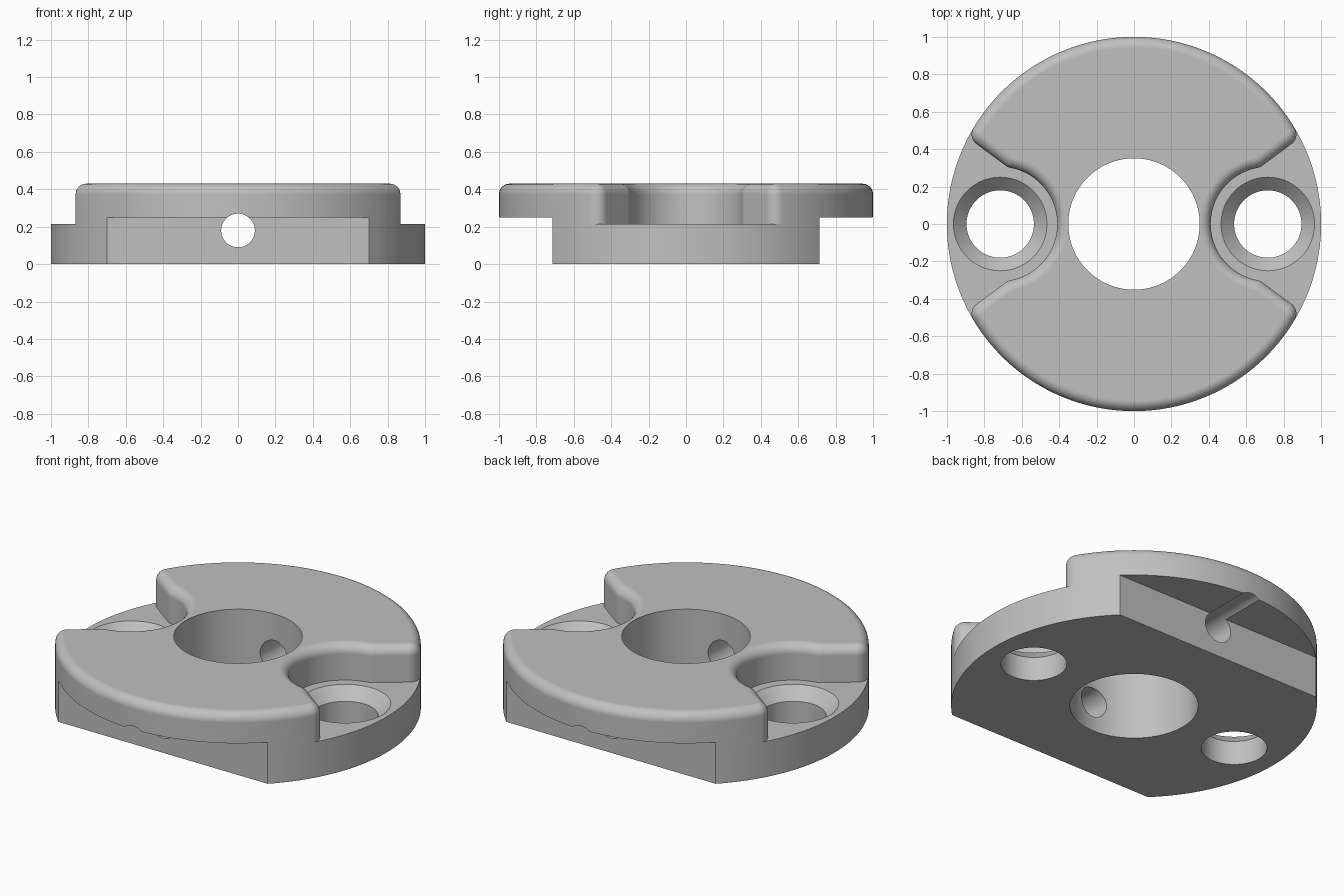
import bpy, bmesh
from math import sin, cos, pi, radians, sqrt
from mathutils import Vector

cube = bpy.data.objects.get("Cube")
if cube:
    bpy.data.objects.remove(cube, do_unlink=True)

# Main dimensions
HEIGHT, SHELF, FLAT_TOP, FLAT_Y = 0.43, 0.215, 0.25, 0.715
POCKET_X, POCKET_R = 0.715, 0.305
FILLET, CORNER = 0.056, 0.065
SLOPE = radians(36.5)
ORIGIN, POCKET = Vector((0, 0)), Vector((POCKET_X, 0))


def angle(v):
    from_x = Vector((1, 0)).angle(v)
    return from_x if v.y >= 0 else -from_x


def arc(center, radius, start, end, steps):
    return [center + radius * Vector((cos(a), sin(a)))
            for a in (start + (end - start) * i / steps for i in range(steps + 1))]


def line_meets_circle(point, direction, center, radius):
    rel = point - center
    b = rel.dot(direction)
    return point + direction * (-b + sqrt(b * b - rel.dot(rel) + radius * radius))


def mirror_ring(quarter):
    """Complete a closed outline from its +x +y quarter."""
    half = quarter + [Vector((-p.x, p.y)) for p in reversed(quarter[:-1])]
    return half + [Vector((p.x, -p.y)) for p in reversed(half[1:-1])]


def circle(center, radius, steps=96):
    return arc(center, radius, 0, 2 * pi, steps)[:-1]


def loft(name, layers):
    """Solid through equal-length outlines given as (points, z)."""
    bm = bmesh.new()
    rings = [[bm.verts.new((p.x, p.y, z)) for p in pts] for pts, z in layers]
    for low, high in zip(rings, rings[1:]):
        for i in range(len(low)):
            bm.faces.new((low[i - 1], low[i], high[i], high[i - 1]))
    bm.faces.new(rings[0][::-1])
    bm.faces.new(rings[-1])
    bmesh.ops.recalc_face_normals(bm, faces=bm.faces)
    mesh = bpy.data.meshes.new(name)
    bm.to_mesh(mesh)
    bm.free()
    obj = bpy.data.objects.new(name, mesh)
    bpy.context.collection.objects.link(obj)
    return obj


def combine(target, tool, operation):
    mod = target.modifiers.new(operation.title(), 'BOOLEAN')
    mod.operation, mod.solver, mod.object = operation, 'EXACT', tool
    bpy.context.view_layer.objects.active = target
    bpy.ops.object.modifier_apply(modifier=mod.name)
    bpy.data.objects.remove(tool, do_unlink=True)


# Sloping pocket wall and the centres of its two rounded corners
along = Vector((cos(SLOPE), sin(SLOPE)))
outward = Vector((sin(SLOPE), -cos(SLOPE)))
wall = Vector((0.69, 0.315)) - CORNER * outward
kink = line_meets_circle(wall, along, POCKET, POCKET_R + CORNER)
tip = line_meets_circle(wall, along, ORIGIN, 1 - CORNER)


def clamp_outline(inset):
    quarter = arc(POCKET, POCKET_R + inset, pi, angle(kink - POCKET), 24)
    quarter += arc(kink, CORNER - inset, angle(POCKET - kink), angle(outward), 6)[1:]
    quarter += arc(tip, CORNER - inset, angle(outward), angle(tip), 10)
    quarter += arc(ORIGIN, 1 - inset, angle(tip), pi / 2, 28)[1:]
    return mirror_ring(quarter)


# Round base, sharing its rim points with the raised part
rim = arc(ORIGIN, 1, 0, angle(tip), 14) + arc(ORIGIN, 1, angle(tip), pi / 2, 28)[1:]
base_ring = mirror_ring(rim)
body = loft("flanged_disc", [(base_ring, 0), (base_ring, SHELF)])

# Raised part with a rounded top edge
STEPS = 8
layers = [(clamp_outline(0), SHELF)]
for i in range(STEPS + 1):
    t = pi / 2 * i / STEPS
    layers.append((clamp_outline(FILLET * (1 - cos(t))),
                   HEIGHT - FILLET + FILLET * sin(t)))
combine(body, loft("raised_part", layers), 'UNION')

# Centre bore
bore = circle(ORIGIN, 0.351, 128)
combine(body, loft("bore_cutter", [(bore, -1), (bore, 1)]), 'DIFFERENCE')

for side in (-1, 1):
    # Undercut flats at front and back
    box = [Vector((x, side * y)) for x, y in
           ((-2, FLAT_Y), (2, FLAT_Y), (2, 2), (-2, 2))]
    combine(body, loft("flat_cutter", [(box, -1), (box, FLAT_TOP)]), 'DIFFERENCE')
    # Countersunk screw holes
    c = side * POCKET
    sink = [(circle(c, r), z) for r, z in
            ((0.18, -1), (0.18, SHELF - 0.07), (0.25, SHELF), (0.28, SHELF + 0.03))]
    combine(body, loft("screw_cutter", sink), 'DIFFERENCE')

# Cross hole from front to back, grooving the underside of the overhangs
hole = circle(ORIGIN, 0.09, 48)
cross = loft("cross_hole_cutter", [(hole, -2), (hole, 2)])
cross.rotation_euler.x = pi / 2
cross.location.z = 0.18
bpy.context.view_layer.update()
combine(body, cross, 'DIFFERENCE')

# Material and shading
grey = bpy.data.materials.new("plain_grey")
grey.use_nodes = True
colour = (0.53, 0.53, 0.53, 1)
grey.diffuse_color = colour
grey.node_tree.nodes["Principled BSDF"].inputs["Base Color"].default_value = colour
body.data.materials.clear()
body.data.materials.append(grey)
for poly in body.data.polygons:
    poly.material_index = 0

bpy.ops.object.select_all(action='DESELECT')
body.select_set(True)
bpy.context.view_layer.objects.active = body
bpy.ops.object.shade_smooth_by_angle(angle=radians(32))
weighted = body.modifiers.new("Weighted normals", 'WEIGHTED_NORMAL')
weighted.keep_sharp = True
